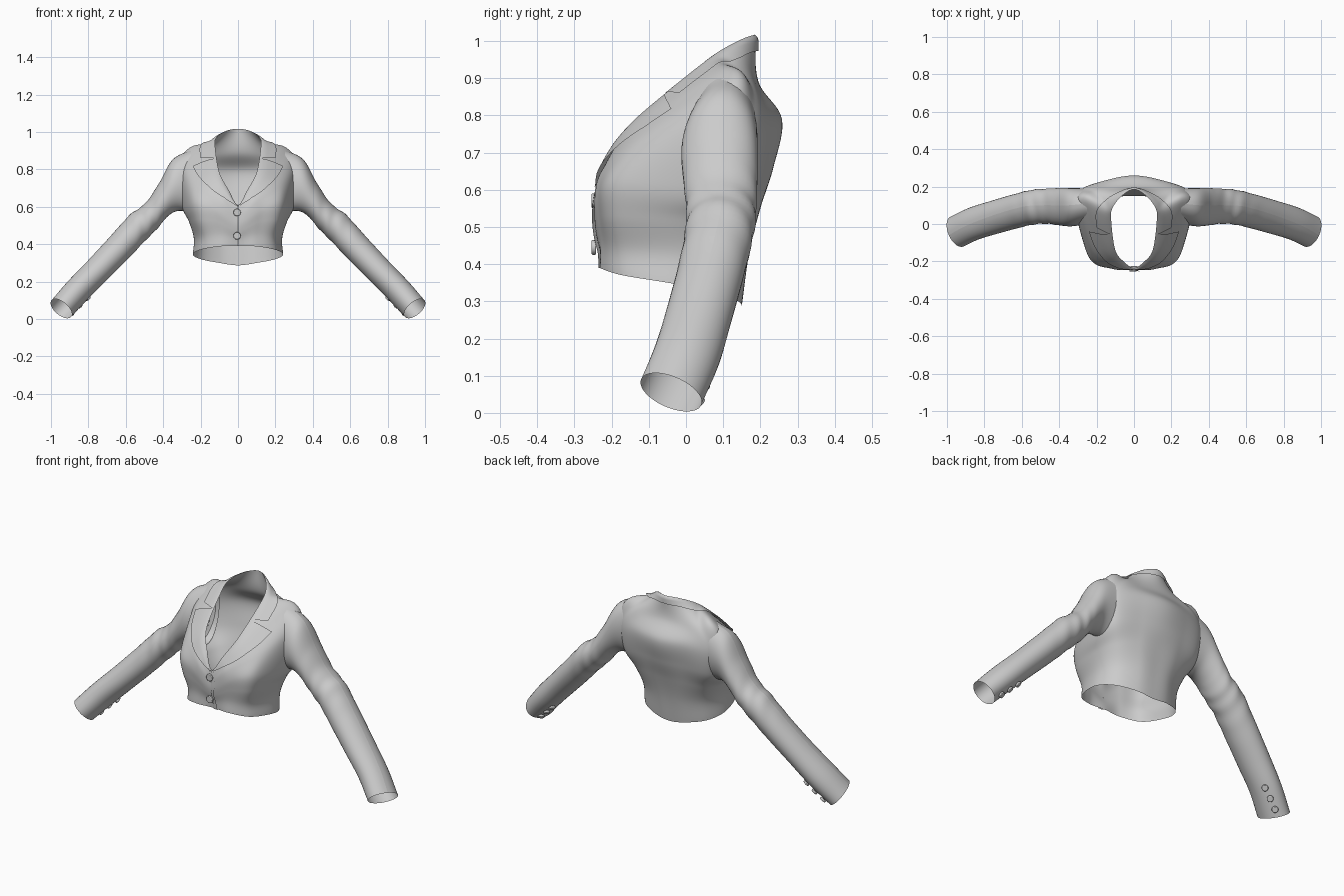
import bpy, math
from mathutils import Vector
from mathutils.bvhtree import BVHTree

if "Cube" in bpy.data.objects:
    bpy.data.objects.remove(bpy.data.objects["Cube"])


def spline(pts, t, sym=False):
    """Catmull-Rom through pts, t in 0..1; sym reflects the ends across x=0."""
    p = [Vector(q) for q in pts]
    flip = lambda q: Vector((-q.x, q.y, q.z))
    first = flip(p[1]) if sym else 2 * p[0] - p[1]
    last = flip(p[-2]) if sym else 2 * p[-1] - p[-2]
    p = [first] + p + [last]
    f = min(max(t, 0), 1) * (len(p) - 3)
    i = min(int(f), len(p) - 4)
    f -= i
    a, b, c, d = p[i:i + 4]
    return 0.5 * (2 * b + (c - a) * f + (2 * a - 5 * b + 4 * c - d) * f * f
                  + (3 * b - a - 3 * c + d) * f ** 3)


def patch(name, fn, nu, nv, skip=None, mirror=True):
    """Grid surface fn(u, v) -> point; returns its BVH for projecting parts on it."""
    verts = [fn(i / nu, j / nv) for j in range(nv + 1) for i in range(nu + 1)]
    w = nu + 1
    faces = [(j * w + i, j * w + i + 1, (j + 1) * w + i + 1, (j + 1) * w + i)
             for j in range(nv) for i in range(nu)]
    tree = BVHTree.FromPolygons(verts, faces)
    if skip:
        faces = [f for f in faces
                 if not skip(sum((verts[k] for k in f), Vector()) / 4)]
    me = bpy.data.meshes.new(name)
    me.from_pydata(verts, [], faces)
    me.validate()
    me.shade_smooth()
    ob = bpy.data.objects.new(name, me)
    bpy.context.collection.objects.link(ob)
    if mirror:
        m = ob.modifiers.new("mirror", 'MIRROR')
        m.merge_threshold = 0.002
    return tree


# Bodice: seven vertical seam lines from hem to neck edge, front to back
front = [(0, -.225, .39), (0, -.23, .43), (0, -.24, .47), (0, -.245, .51),
         (0, -.243, .55), (0, -.24, .58), (0, -.235, .61)]
bust = [(.1, -.228, .388), (.1, -.226, .45), (.11, -.235, .52), (.115, -.24, .58),
        (.1, -.235, .63), (.08, -.222, .66), (.05, -.205, .69)]
bust_side = [(.2, -.17, .37), (.195, -.175, .44), (.22, -.188, .53), (.238, -.182, .62),
             (.225, -.145, .71), (.165, -.135, .76), (.1, -.14, .785)]
side = [(.242, -.02, .345), (.236, -.01, .43), (.262, .0, .52), (.3, .05, .61),
        (.315, .095, .82), (.25, .11, .915), (.122, .02, .92)]
back_side = [(.2, .085, .32), (.2, .1, .43), (.23, .13, .53), (.27, .17, .63),
             (.28, .185, .78), (.21, .175, .885), (.115, .085, .97)]
back = [(.1, .14, .3), (.1, .16, .43), (.12, .19, .55), (.13, .22, .66),
        (.14, .235, .79), (.11, .19, .885), (.065, .15, 1.005)]
centre_back = [(0, .15, .287), (0, .17, .43), (0, .2, .55), (0, .235, .66),
               (0, .258, .79), (0, .195, .89), (0, .185, 1.017)]
seams = [front, bust, bust_side, side, back_side, back, centre_back]


def body(u, v):
    return spline([spline(s, v) for s in seams], u, True)


def armhole(p):
    return p.x > .285 and ((p.y - .09) / .075) ** 2 + ((p.z - .72) / .115) ** 2 < 1


body_tree = patch("bodice", body, 60, 54, armhole)


# Sleeves: top edge, bottom edge and half depth along the arm
arm_top = [(.25, .11, .905), (.35, .10, .852), (.42, .10, .73), (.495, .10, .62),
           (.58, .095, .555), (.68, .07, .445), (.8, .03, .315), (.91, -.015, .2), (.99, -.06, .105)]
arm_low = [(.25, .08, .57), (.32, .08, .578), (.375, .085, .55), (.43, .09, .485),
           (.5, .085, .415), (.59, .065, .32), (.7, .04, .21), (.8, .02, .11), (.9, -.02, .006)]
arm_depth = [.094, .102, .1, .094, .092, .09, .088, .085, .08]


def sleeve(u, v):
    a = u * math.tau
    hi, lo = spline(arm_top, v), spline(arm_low, v)
    r = spline([(d, 0, 0) for d in arm_depth], v).x
    # soft slanting creases around the elbow
    crease = 1 + .025 * math.sin(v * 62 + 3 * math.cos(a - .6)) * math.exp(-((v - .45) / .13) ** 2)
    return (hi + lo) / 2 + crease * (math.cos(a) * (hi - lo) / 2
                                     - math.sin(a) * Vector((.035 * v ** 3, r, -.015 * v ** 3)))


sleeve_tree = patch("sleeves", sleeve, 36, 64)


# Lapels, collar and placket: strips laid over the bodice
def overlay(name, inner, outer, lift, nu, nv, mirror=True):
    def fn(u, v):
        p0, p1 = inner(u), spline(outer, u)
        loc, nor, _, _ = body_tree.find_nearest(p0.lerp(p1, v))
        if v == 0:
            return p0
        out = loc + nor * lift * min(1, 3 * v) ** .5
        out.x = max(out.x, 0) if p1.x > .001 else 0
        return out
    patch(name, fn, nu, nv, None, mirror)


NOTCH = .42
overlay("lapels", lambda u: body(u * NOTCH, 1),
        [(.004, -.235, .6), (.07, -.23, .64), (.14, -.2, .69), (.205, -.12, .755),
         (.25, -.05, .83)], .01, 24, 10)
overlay("collar", lambda u: body(NOTCH + u * (1 - NOTCH), 1),
        [(.21, -.03, .875), (.2, .07, .925), (.145, .13, .945), (.08, .165, .965),
         (0, .187, .975)], .009, 28, 10)
overlay("placket", lambda u: body(0, 1 - u),
        [(.012, -.24, .61), (.03, -.24, .54), (.02, -.24, .48), (.035, -.23, .389)],
        .007, 20, 4, False)


# Buttons
def button(name, loc, nor, r):
    bpy.ops.mesh.primitive_cylinder_add(vertices=24, radius=r, depth=.012, location=loc,
                                        rotation=nor.to_track_quat('Z', 'Y').to_euler())
    ob = bpy.context.object
    ob.name = name
    b = ob.modifiers.new("rim", 'BEVEL')
    b.width, b.segments = .003, 2
    bpy.ops.object.shade_smooth_by_angle()


for z in (.57, .445):
    button("front_button", Vector((-.005, -.248, z)), Vector((0, -1, 0)), .02)
for p in ((.795, .067, .1), (.84, .055, .06), (.885, .04, .022)):
    loc, nor, _, _ = sleeve_tree.find_nearest(Vector(p))
    centre = (sleeve(0, .93) + sleeve(.5, .93)) / 2
    if nor.dot(loc - centre) < 0:
        nor = -nor
    loc = loc + nor * .008
    for s in (1, -1):
        button("cuff_button", Vector((s * loc.x, loc.y, loc.z)),
               Vector((s * nor.x, nor.y, nor.z)), .017)
